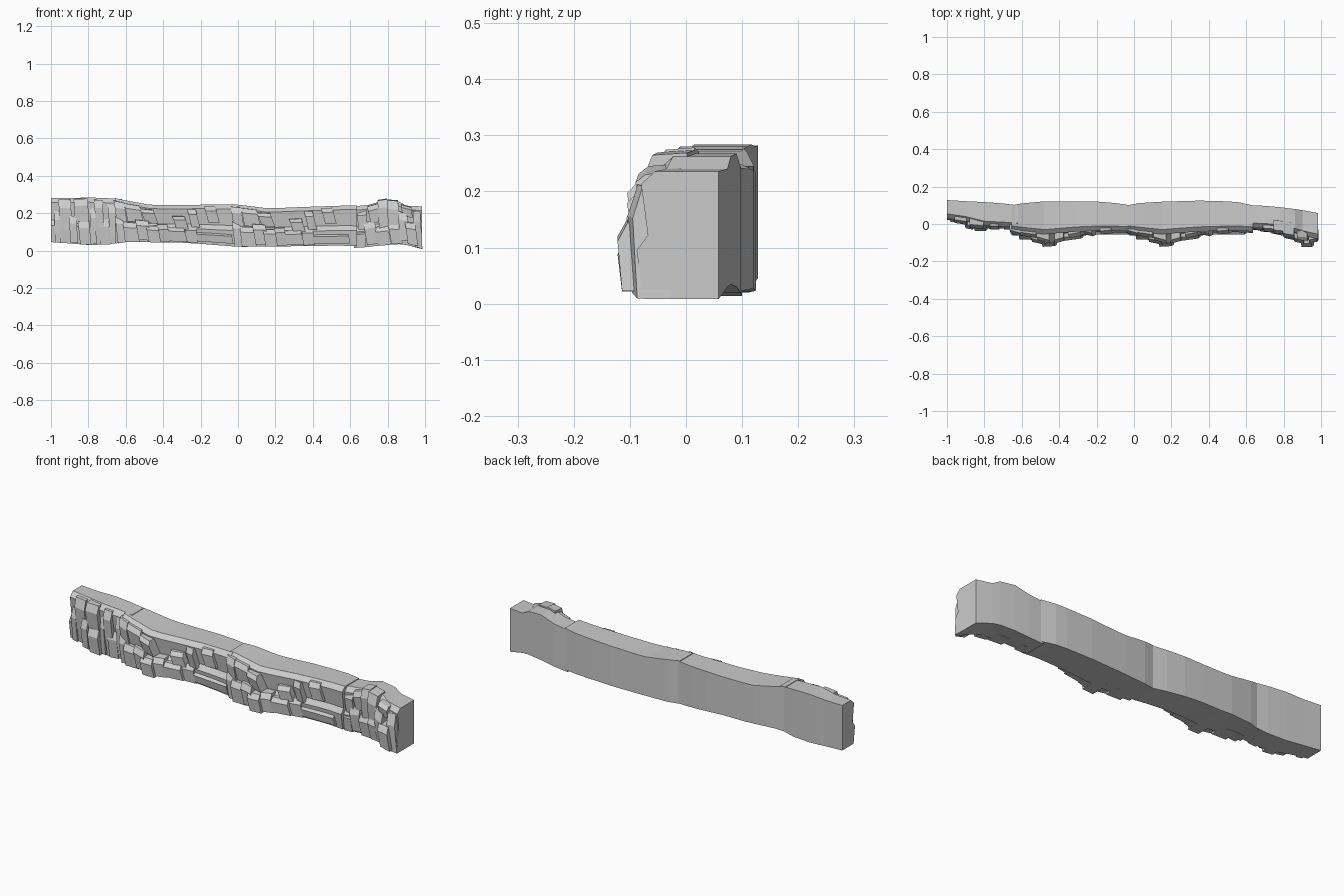
import bpy, bmesh


def lerp(stations, x, k):
    """Read channel k of the station list at x."""
    for a, b in zip(stations, stations[1:]):
        if x <= b[0]:
            t = max(0, (x - a[0]) / (b[0] - a[0]))
            return a[k] + (b[k] - a[k]) * t
    return stations[-1][k]


def add_loft(bm, rings):
    """Skin a closed solid through rings of equal length."""
    vs = [[bm.verts.new(p) for p in r] for r in rings]
    n = len(vs[0])
    for a, b in zip(vs, vs[1:]):
        for i in range(n):
            j = (i + 1) % n
            bm.faces.new((a[i], a[j], b[j], b[i]))
    bm.faces.new(vs[0][::-1])
    bm.faces.new(vs[-1])


def wall_segment(name, stations, blocks):
    bm = bmesh.new()
    # core wall: stations are x, back y, front y, bottom z, top z
    rings = []
    for x, yb, yf, zb, zt in stations:
        h = zt - zb
        rings.append([(x, yb, zb), (x, yb, zt), (x, yf + .025, zt),
                      (x, yf, zt - h * .10), (x, yf + .012, zt - h * .5),
                      (x, yf - .008, zt - h * .62), (x, yf + .004, zb)])
    add_loft(bm, rings)
    # front slabs: x0, x1, v0, v1 (height fractions), left and right front y, skew
    for x0, x1, v0, v1, yl, yr, skew in blocks:
        rings = []
        for x, yf in ((x0, yl), (x1, yr)):
            zb, zt = lerp(stations, x, 3), lerp(stations, x, 4)
            yk = lerp(stations, x, 2) + .05
            z0, z1 = zb + (zt - zb) * v0, zb + (zt - zb) * v1
            zm = z0 + (z1 - z0) * .7
            rings.append([(x + skew, yk, z0), (x - skew, yk, z1),
                          (x - skew, yf + .018, z1 - .004),
                          (x - skew * .4, yf, zm), (x + skew, yf + .008, z0)])
        add_loft(bm, rings)
    bmesh.ops.recalc_face_normals(bm, faces=bm.faces)
    me = bpy.data.meshes.new(name)
    bm.to_mesh(me)
    bm.free()
    ob = bpy.data.objects.new(name, me)
    bpy.context.collection.objects.link(ob)
    return ob


# left end: upright narrow slabs
wall_segment("left_end_wall", [
    (-1, .128, .03, .045, .282), (-.9, .122, .015, .038, .28),
    (-.8, .117, -.01, .03, .284), (-.7, .11, -.015, .032, .28),
    (-.62, .10, -.02, .045, .275)], [
    (-.98, -.95, 0, .72, .012, .008, .003),
    (-.955, -.89, .3, .98, .006, -.005, .006),
    (-.90, -.86, .02, .62, -.022, -.03, .004),
    (-.875, -.80, .45, .99, -.02, -.028, .004),
    (-.85, -.79, 0, .5, -.036, -.038, .006),
    (-.79, -.76, .02, .8, -.02, -.03, .004),
    (-.765, -.72, .35, .97, -.03, -.03, .005),
    (-.74, -.69, 0, .55, -.026, -.024, .005),
    (-.69, -.64, .1, .92, -.03, -.03, .008)])

# two middle segments share one rock layout, offset along x
layout = [
    (-.65, -.61, 0, .62, -.06, -.062, .008),
    (-.655, -.60, .4, .96, -.05, -.066, .010),
    (-.61, -.53, 0, .50, -.082, -.085, .006),
    (-.60, -.515, .5, .95, -.062, -.075, .010),
    (-.54, -.47, .05, .58, -.095, -.112, .010),
    (-.51, -.44, .5, .88, -.085, -.105, .014),
    (-.485, -.42, 0, .46, -.122, -.118, .008),
    (-.425, -.37, .02, .50, -.105, -.090, .008),
    (-.385, -.28, .04, .42, -.092, -.078, .010),
    (-.34, -.275, .35, .72, -.075, -.062, .012),
    (-.28, -.22, .02, .47, -.064, -.055, .006),
    (-.26, -.215, .42, .90, -.055, -.066, .012),
    (-.17, -.11, .55, .97, -.056, -.05, .012),
    (-.22, -.03, .06, .32, -.056, -.055, .006)]
core_a = [(-.655, .10, -.035, .038, .28), (-.6, .11, -.042, .046, .268),
          (-.48, .121, -.055, .045, .246), (-.42, .121, -.05, .042, .243),
          (-.3, .121, -.04, .042, .243), (-.2, .12, -.036, .036, .245),
          (-.1, .112, -.036, .028, .245), (-.02, .10, -.04, .022, .245)]
core_b = [(-.035, .10, -.035, .022, .248), (.03, .112, -.042, .02, .242),
          (.15, .119, -.055, .022, .227), (.21, .121, -.05, .022, .227),
          (.35, .125, -.04, .024, .233), (.5, .121, -.036, .026, .238),
          (.56, .116, -.036, .026, .24), (.635, .10, -.04, .023, .242)]
wall_segment("middle_wall_left", core_a, layout)
wall_segment("middle_wall_right", core_b,
             [(b[0] + .625, b[1] + .625, *b[2:]) for b in layout])

# right end: rises to a crest, then falls away
wall_segment("right_end_wall", [
    (.62, .10, -.02, .014, .236), (.70, .097, -.022, .02, .245),
    (.78, .09, -.03, .03, .268), (.86, .08, -.048, .034, .262),
    (.90, .074, -.06, .03, .24), (.985, .058, -.08, .008, .236)], [
    (.63, .68, 0, .45, -.03, -.035, .006),
    (.64, .69, .4, .92, -.026, -.034, .004),
    (.68, .74, .05, .6, -.04, -.045, .010),
    (.70, .77, .55, .97, -.04, -.045, .010),
    (.75, .80, .4, 1.05, -.05, -.055, .004),
    (.74, .81, 0, .45, -.05, -.064, .010),
    (.80, .86, .3, 1.03, -.068, -.078, .004),
    (.81, .87, .02, .5, -.075, -.088, .010),
    (.86, .91, .1, .8, -.094, -.106, .006),
    (.875, .93, .7, .98, -.085, -.09, .004),
    (.90, .955, .03, .6, -.122, -.122, .008),
    (.94, .98, .0, .9, -.104, -.095, .006)])
